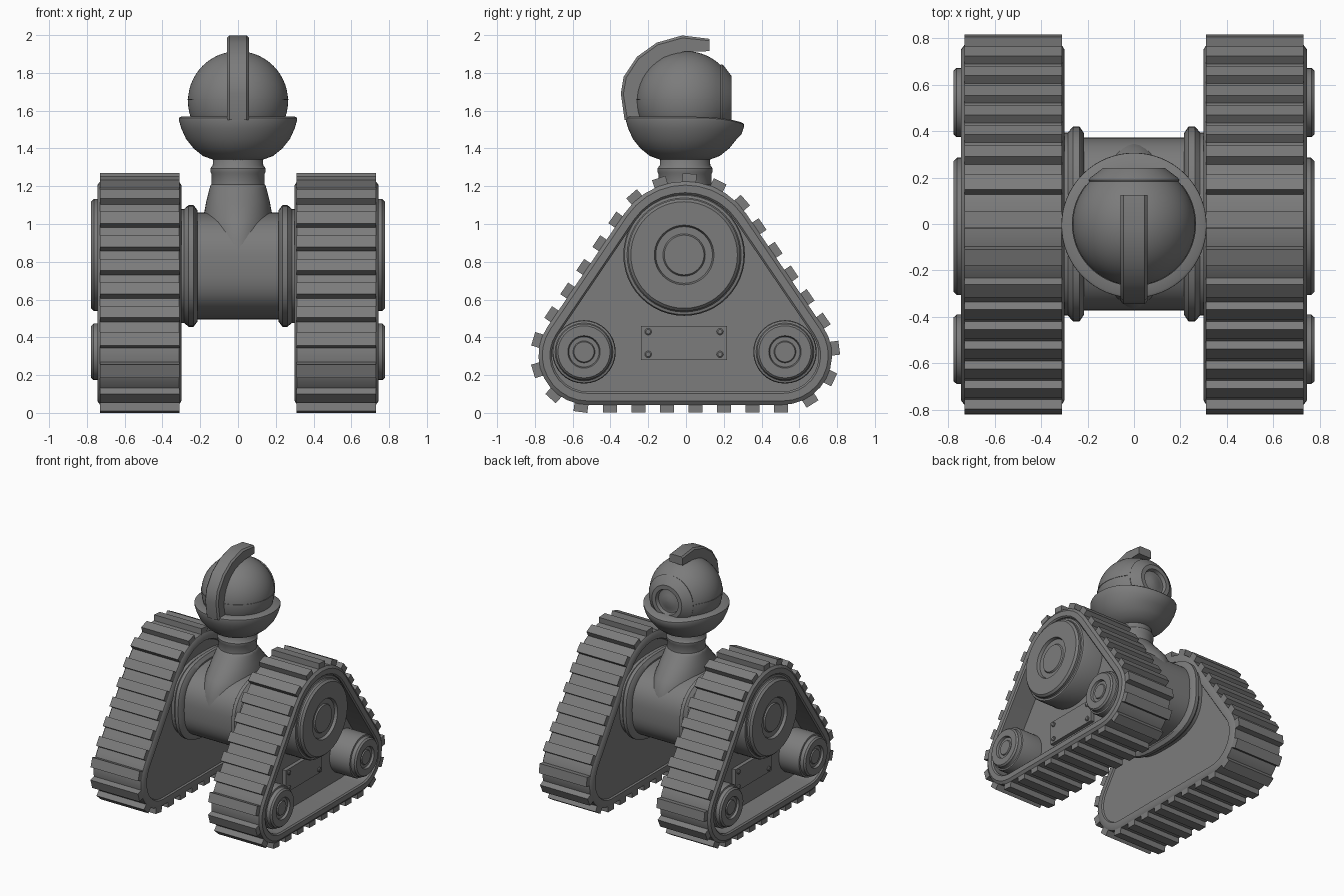
import bpy, bmesh
from math import sin, cos, pi, acos, atan2, hypot, copysign
from mathutils import Vector, Matrix

if "Cube" in bpy.data.objects:
    bpy.data.objects.remove(bpy.data.objects["Cube"])

grey = bpy.data.materials.new("dark_grey")
grey.diffuse_color = (.2, .2, .2, 1)
grey.use_nodes = True
grey.node_tree.nodes["Principled BSDF"].inputs["Base Color"].default_value = grey.diffuse_color


def finish(bm, name, mirror=False, angle=35):
    bmesh.ops.recalc_face_normals(bm, faces=bm.faces)
    me = bpy.data.meshes.new(name)
    bm.to_mesh(me)
    bm.free()
    for p in me.polygons:
        p.use_smooth = True
    me.set_sharp_from_angle(angle=angle * pi / 180)
    me.materials.append(grey)
    ob = bpy.data.objects.new(name, me)
    bpy.context.collection.objects.link(ob)
    if mirror:
        m = ob.modifiers.new("mirror", 'MIRROR')
        m.use_axis[0] = True
        m.use_mirror_merge = False
    return ob


def loft(bm, rings):
    """Skin a list of equal-length closed rings and cap both ends."""
    vs = [[bm.verts.new(p) for p in r] for r in rings]
    n = len(vs[0])
    for a, b in zip(vs, vs[1:]):
        for i in range(n):
            bm.faces.new((a[i], a[(i + 1) % n], b[(i + 1) % n], b[i]))
    bm.faces.new(vs[0])
    bm.faces.new(vs[-1])


def lathe(bm, profile, axis, center, n=48):
    """Profile of (radius, position along axis) pairs, turned around an axis."""
    rings = []
    for r, h in profile:
        ring = []
        for i in range(n):
            a, b = r * cos(2 * pi * i / n), r * sin(2 * pi * i / n)
            p = {'x': (h, a, b), 'y': (a, h, b), 'z': (a, b, h)}[axis]
            ring.append(Vector(p) + Vector(center))
        rings.append(ring)
    loft(bm, rings)


def box(bm, size, matrix):
    bmesh.ops.create_cube(bm, size=1, matrix=matrix @ Matrix.Diagonal((*size, 1)))


# Rounded triangle track outline: one large top arc and two smaller corner arcs
TOP_Z, TOP_R, LOW_Y, LOW_Z, LOW_R, MID = 0.836, 0.39, 0.515, 0.305, 0.262, -0.004
dy, dz = LOW_Y, LOW_Z - TOP_Z
SIDE = atan2(dz, dy) + acos((TOP_R - LOW_R) / hypot(dy, dz))


def outline(offset=0.0, seg=10):
    pts = []
    for cy, cz, r, a0, a1 in ((LOW_Y, LOW_Z, LOW_R, -pi / 2, SIDE),
                              (0, TOP_Z, TOP_R, SIDE, pi - SIDE),
                              (-LOW_Y, LOW_Z, LOW_R, pi - SIDE, 1.5 * pi)):
        for i in range(seg + 1):
            a = a0 + (a1 - a0) * i / seg
            pts.append((MID + cy + (r + offset) * cos(a), cz + (r + offset) * sin(a)))
    return pts


# Track belt with flat inner plate and deep outer recess
bm = bmesh.new()
section = [(-.065, .312), (-.058, .30), (-.02, .30), (0, .312), (0, .73),
           (-.02, .745), (-.06, .745), (-.07, .735), (-.07, .56)]
loft(bm, [[(x, y, z) for y, z in outline(o)] for o, x in section])
finish(bm, "track_belt", True)

# Tread bars spaced evenly around the belt
bm = bmesh.new()
pts = [Vector(p) for p in outline(0, 40)]
pts = pts[-1:] + pts
lengths = [(b - a).length for a, b in zip(pts, pts[1:])]
COUNT = 29
step = sum(lengths) / COUNT
target, run = step * 0.77, 0.0
for a, b, l in zip(pts, pts[1:], lengths):
    while target < run + l:
        p = a.lerp(b, (target - run) / l)
        t = (b - a).normalized()
        mat = Matrix(((1, 0, 0, .52), (0, t.x, t.y, p.x + t.y * .0125),
                      (0, t.y, -t.x, p.y - t.x * .0125), (0, 0, 0, 1)))
        box(bm, (.42, .074, .057), mat)
        target += step
    run += l
finish(bm, "track_treads", True)

# Drive wheel and the two small road wheels
bm = bmesh.new()
lathe(bm, [(.322, .5), (.322, .725), (.316, .735), (.302, .738), (.297, .745), (.297, .762),
           (.282, .777), (.158, .777), (.15, .755), (.112, .755), (.105, .765), (.001, .765)],
      'x', (0, -.01, .836))
finish(bm, "drive_wheel", True)
bm = bmesh.new()
for y in (-.54, .524):
    lathe(bm, [(.168, .5), (.168, .725), (.164, .735), (.153, .738), (.149, .745), (.149, .765),
               (.138, .777), (.086, .777), (.08, .76), (.058, .76), (.053, .768), (.001, .768)],
          'x', (0, y, .323), 32)
finish(bm, "road_wheels", True)

# Service panel with corner bolts inside the recess
bm = bmesh.new()
box(bm, (.06, .455, .18), Matrix.Translation((.56, -.01, .37)))
for y in (-.2, .18):
    for z in (.31, .43):
        lathe(bm, [(.018, .57), (.018, .597), (.012, .602)], 'x', (0, y, z), 12)
finish(bm, "service_panel", True)


# Body: rounded barrel along x with a flange at each end
def body_ring(x, ry, rz, n=64):
    def p(v):
        return copysign(abs(v) ** .75, v)
    return [(x, ry * p(cos(2 * pi * i / n)), .778 + rz * p(sin(2 * pi * i / n))) for i in range(n)]


bm = bmesh.new()
loft(bm, [body_ring(s * .25, .372, .283) for s in (-1, 1)])
finish(bm, "body")
bm = bmesh.new()
loft(bm, [body_ring(*r) for r in ((.215, .37, .283), (.215, .39, .295), (.235, .42, .322),
                                  (.262, .42, .322), (.285, .395, .302), (.31, .395, .302))])
finish(bm, "body_flange", True)

# Neck: oval foot blending up to a round collar
bm = bmesh.new()
foot = [(.192, .362, .86), (.192, .352, .92), (.19, .335, .98), (.183, .30, 1.04),
        (.168, .225, 1.12), (.15, .16, 1.19),
        (.146, .146, 1.205), (.14, .14, 1.21), (.14, .14, 1.265), (.146, .146, 1.275),
        (.146, .146, 1.295), (.134, .134, 1.31), (.13, .13, 1.36)]
loft(bm, [[(rx * cos(pi * i / 24), -.005 + ry * sin(pi * i / 24), z) for i in range(48)]
          for rx, ry, z in foot])
finish(bm, "neck")

# Jaw bowl, with the rim dipping a little below the eye
bm = bmesh.new()
lathe(bm, [(.08, 1.335), (.13, 1.34), (.185, 1.36), (.235, 1.40), (.275, 1.45), (.30, 1.505),
           (.313, 1.55), (.312, 1.562), (.302, 1.568), (.24, 1.568)], 'z', (0, -.006, 0), 64)
for v in bm.verts:
    if v.co.y > 0 and v.co.z > 1.5:
        v.co.z -= .035 * (v.co.y / .31) ** 3
finish(bm, "jaw_bowl")

# Head ball turned around y, ending in the eye ring and recessed lens
bm = bmesh.new()
R = .265
ball = [(max(R * sin(a), .001), -R * cos(a)) for a in (i * 2.33 / 22 for i in range(23))]
ball += [(.196, .19), (.188, .2), (.132, .242), (.1, .242), (.092, .215), (.075, .215),
         (.05, .226), (.001, .23)]
lathe(bm, ball, 'y', (0, 0, 1.65), 56)
finish(bm, "head_ball", angle=30)

# Thin seam around the head
bm = bmesh.new()
lathe(bm, [(.2, 1.656), (.268, 1.656), (.268, 1.661), (.2, 1.661)], 'z', (0, 0, 0), 56)
for v in bm.verts:
    v.co.y = min(v.co.y, .17)
finish(bm, "head_seam")

# Crest hugging the head from the back of the jaw and over the top
outer = [(-.325, 1.55), (-.345, 1.69), (-.33, 1.78), (-.26, 1.885), (-.155, 1.96),
         (-.02, 1.998), (.125, 1.98)]
inner = [(-.22, 1.55), (-.255, 1.67), (-.24, 1.745), (-.195, 1.82), (-.12, 1.882),
         (-.01, 1.912), (.125, 1.915)]
bm = bmesh.new()
rings = []
for o, i in zip(outer, inner):
    o, i = Vector(o), Vector(i)
    c = o.lerp(i, .15)
    rings.append([(-.046, *o), (.046, *o), (.058, *c), (.058, *i), (-.058, *i), (-.058, *c)])
loft(bm, rings)
finish(bm, "crest", angle=25)
